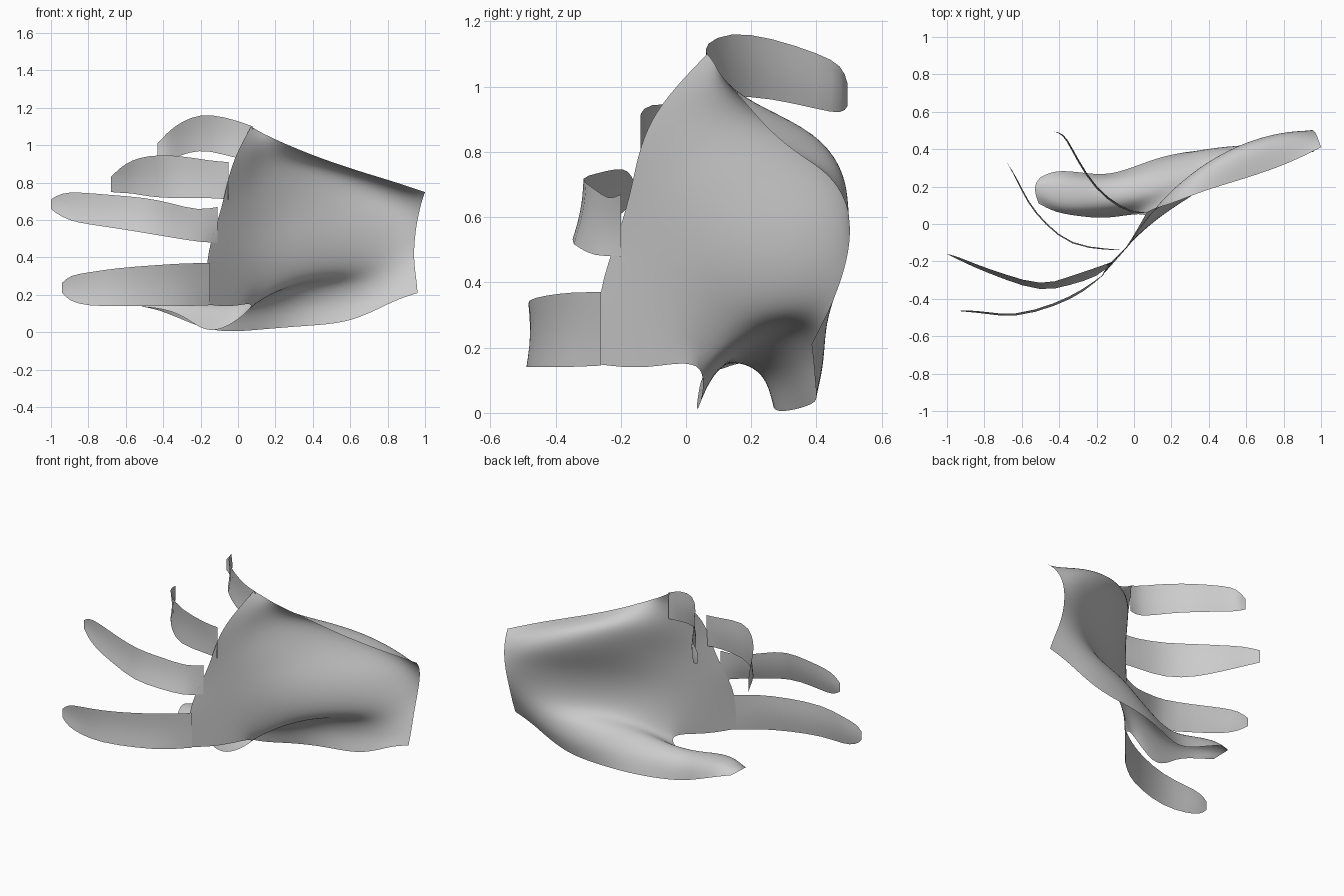
import bpy

# Open shell of the palm side of a hand: lofted palm and thumb, plus finger strips.


def make(name, verts, faces, levels):
    mesh = bpy.data.meshes.new(name)
    mesh.from_pydata(verts, [], faces)
    mesh.update()
    mesh.shade_smooth()
    ob = bpy.data.objects.new(name, mesh)
    bpy.context.collection.objects.link(ob)
    sub = ob.modifiers.new("smooth", 'SUBSURF')
    sub.levels = sub.render_levels = levels
    sub.boundary_smooth = 'PRESERVE_CORNERS'
    return ob


def bridge(a, b):
    return [(a[i], a[i + 1], b[i + 1], b[i]) for i in range(len(a) - 1)]


verts, faces = [], []


def row(points):
    start = len(verts)
    verts.extend(points)
    return list(range(start, len(verts)))


# Palm sections from the wrist to the thumb web, thumb side first: x, y, z
wrist = [(.96, .385, .21), (.955, .415, .27), (.945, .45, .34), (.94, .48, .42),
         (.945, .50, .50), (.955, .505, .58), (.97, .49, .65), (.985, .455, .71), (1.0, .41, .75)]
fore = [(.83, .39, .17), (.83, .42, .22), (.82, .44, .29), (.82, .45, .39),
        (.82, .465, .49), (.82, .495, .60), (.82, .51, .70), (.82, .46, .79), (.82, .32, .81)]
heel = [(.61, .40, .05), (.61, .435, .15), (.60, .42, .26), (.60, .355, .32),
        (.60, .335, .43), (.60, .37, .58), (.60, .465, .74), (.60, .43, .87), (.60, .245, .875)]
middle = [(.36, .40, .035), (.36, .415, .16), (.36, .34, .285), (.36, .215, .27),
          (.36, .17, .38), (.36, .195, .56), (.36, .31, .76), (.36, .345, .915), (.36, .175, .96)]
web = [(.12, .36, .015), (.12, .31, .14), (.13, .18, .205), (.14, .085, .18),
       (.12, .03, .36), (.12, .03, .53), (.14, .07, .72), (.15, .17, .92), (.18, .10, 1.04)]
rows = [row(s) for s in (wrist, fore, heel, middle, web)]
for a, b in zip(rows, rows[1:]):
    faces += bridge(a, b)

# Palm edge along the roots of the fingers
knuckle = [(-.03, -.12, .13), (-.04, -.12, .37), (-.02, -.10, .53),
           (.02, -.06, .70), (.05, .0, .90), (.12, .09, 1.07)]
roots = [(-.17, -.275, .15), (-.17, -.27, .37), (-.14, -.22, .51),
         (-.08, -.165, .68), (-.04, -.13, .90), (.07, .065, 1.10)]
last = rows[-1][3:]
for s in (knuckle, roots):
    new = row(s)
    faces += bridge(last, new)
    last = new

# Thumb: arched sections running on from the web
thumb = [[(-.11, .255, -.005), (-.11, .23, .13), (-.10, .075, .165), (-.13, .025, -.045)],
         [(-.28, .275, .06), (-.28, .24, .17), (-.28, .075, .185), (-.28, .04, .09)],
         [(-.42, .29, .12), (-.42, .24, .19), (-.42, .095, .19), (-.42, .06, .13)],
         [(-.50, .25, .135), (-.53, .215, .155), (-.53, .165, .155), (-.51, .11, .135)]]
last = rows[-1][:4]
for s in thumb:
    new = row(s)
    faces += bridge(last, new)
    last = new
make("palm_and_thumb", verts, faces, 3)

# Finger strips: sideways tilt, then x, y, lower z, upper z from root to tip
fingers = {
    "index_finger": (.015, [
        (-.15, -.26, .145, .37), (-.27, -.36, .14, .37), (-.42, -.435, .14, .36),
        (-.64, -.50, .14, .345), (-.80, -.475, .14, .32),
        (-.90, -.468, .165, .305), (-.94, -.465, .21, .265)]),
    "middle_finger": (.06, [
        (-.11, -.20, .48, .67), (-.20, -.26, .48, .65), (-.35, -.305, .505, .69),
        (-.49, -.35, .53, .72), (-.70, -.28, .565, .735),
        (-.86, -.22, .585, .75), (-.95, -.18, .62, .745), (-1.0, -.16, .66, .71)]),
    "ring_finger": (0, [
        (-.05, -.14, .71, .91), (-.14, -.14, .72, .915), (-.34, -.12, .715, .95),
        (-.48, .0, .725, .945), (-.57, .11, .745, .92),
        (-.63, .24, .745, .88), (-.68, .33, .75, .83)]),
    "little_finger": (.01, [
        (.08, .065, .93, 1.10), (.0, .05, .925, 1.13), (-.15, .13, .975, 1.17),
        (-.26, .26, .965, 1.15), (-.34, .41, .93, 1.10),
        (-.38, .48, .915, 1.065), (-.43, .495, .94, 1.01)]),
}
for name, (tilt, path) in fingers.items():
    fv, ff = [], []
    for i, (x, y, lo, hi) in enumerate(path):
        a, b = path[max(i - 1, 0)], path[min(i + 1, len(path) - 1)]
        dx, dy = b[0] - a[0], b[1] - a[1]
        d = (dx * dx + dy * dy) ** .5
        fade = (i > 0) * (1 - i / (len(path) - 1))
        for t, bulge in ((0, 0), (.33, .008), (.67, .008), (1, 0)):
            off = bulge * (fade > 0) + tilt * (t - .5) * fade
            fv.append((x + dy / d * off, y - dx / d * off, lo + (hi - lo) * t))
    for i in range(len(path) - 1):
        ff += bridge(range(4 * i, 4 * i + 4), range(4 * i + 4, 4 * i + 8))
    make(name, fv, ff, 1)
